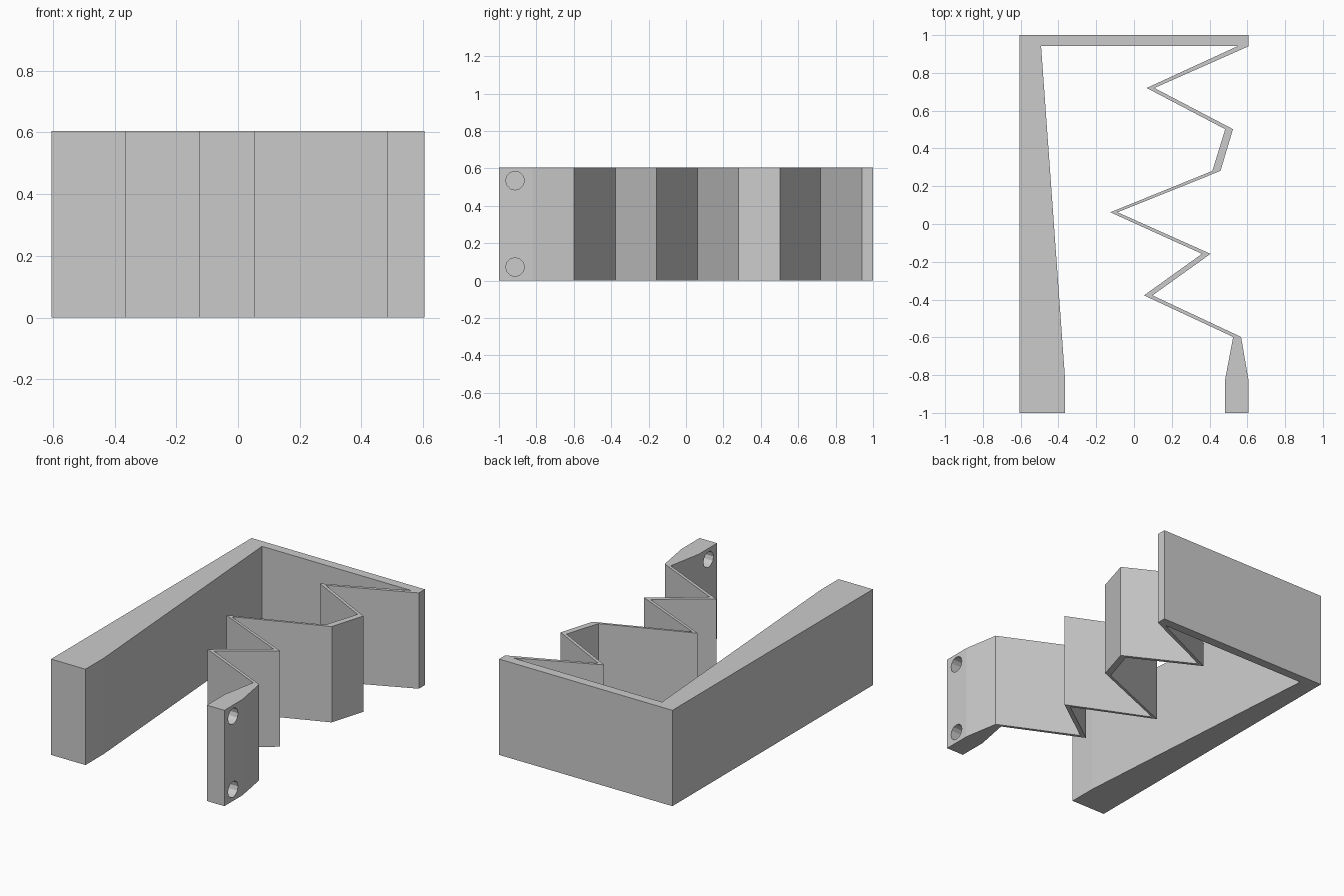
import bpy, bmesh, math

if "Cube" in bpy.data.objects:
    bpy.data.objects.remove(bpy.data.objects["Cube"])

HEIGHT = 0.605

grey = bpy.data.materials.new("plain grey")
grey.diffuse_color = (0.6, 0.6, 0.6, 1)
grey.use_nodes = True
grey.node_tree.nodes["Principled BSDF"].inputs["Base Color"].default_value = grey.diffuse_color

# Outline of the rigid arm and back plate
frame = [(0.605, 0.94), (0.605, 1), (-0.605, 1), (-0.605, -1),
         (-0.365, -1), (-0.365, -0.82), (-0.492, 0.942), (0.55, 0.942)]

# Inner side of the folded spring, back to front, down to the mounting pad
inner = [(0.067, 0.72), (0.483, 0.502), (0.415, 0.281), (-0.125, 0.062),
         (0.36, -0.158), (0.053, -0.378), (0.525, -0.598), (0.483, -0.82),
         (0.483, -1)]

# Outer side, front to back
outer = [(0.605, -1), (0.605, -0.82), (0.567, -0.598), (0.098, -0.378),
         (0.405, -0.158), (-0.087, 0.062), (0.458, 0.281), (0.524, 0.502),
         (0.108, 0.72)]

# Extruded one-piece body
bm = bmesh.new()
face = bm.faces.new([bm.verts.new((x, y, 0)) for x, y in frame + inner + outer])
ext = bmesh.ops.extrude_face_region(bm, geom=[face])
bmesh.ops.translate(bm, vec=(0, 0, HEIGHT),
                    verts=[v for v in ext["geom"] if isinstance(v, bmesh.types.BMVert)])
bmesh.ops.recalc_face_normals(bm, faces=bm.faces)
mesh = bpy.data.meshes.new("spring_bracket")
bm.to_mesh(mesh)
bm.free()
body = bpy.data.objects.new("spring_bracket", mesh)
bpy.context.collection.objects.link(body)
mesh.materials.append(grey)

# Two screw holes through the mounting pad
for i, z in enumerate((0.073, 0.535)):
    bpy.ops.mesh.primitive_cylinder_add(vertices=12, radius=0.05, depth=0.3,
                                        location=(0.545, -0.914, z),
                                        rotation=(0, math.pi / 2, 0))
    cutter = bpy.context.object
    cutter.name = f"hole_cutter_{i + 1}"
    cutter.data.materials.append(grey)
    cutter.hide_render = True
    cutter.hide_set(True)
    cut = body.modifiers.new(f"screw_hole_{i + 1}", 'BOOLEAN')
    cut.operation = 'DIFFERENCE'
    cut.solver = 'EXACT'
    cut.object = cutter
